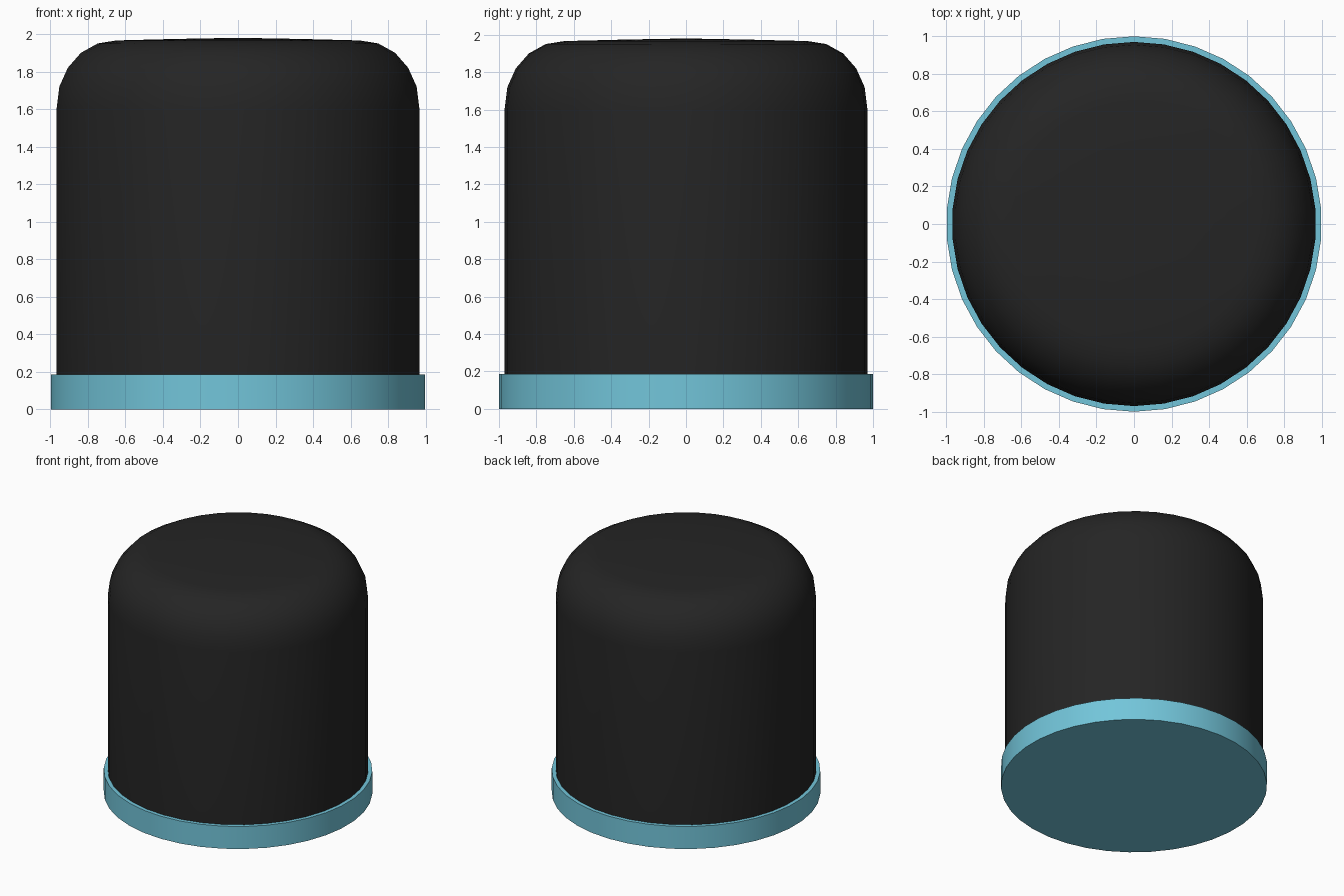
import bpy, bmesh, math

if "Cube" in bpy.data.objects:
    bpy.data.objects.remove(bpy.data.objects["Cube"])

SIDES = 38  # one vertex on the +y axis, flat facets on +x and -x


def lathe(name, profile, color, angle):
    """Revolve (radius, z) points around z; zero radius makes a pole."""
    bm = bmesh.new()
    rings = []
    for r, z in profile:
        if r == 0:
            rings.append([bm.verts.new((0, 0, z))] * SIDES)
        else:
            rings.append([bm.verts.new((r * math.cos(math.pi / 2 + math.tau * i / SIDES),
                                        r * math.sin(math.pi / 2 + math.tau * i / SIDES), z))
                          for i in range(SIDES)])
    for a, b in zip(rings, rings[1:]):
        for i in range(SIDES):
            j = (i + 1) % SIDES
            bm.faces.new(list(dict.fromkeys((a[i], a[j], b[j], b[i]))))
    # flat underside
    bm.faces.new(rings[0][::-1])
    if profile[-1][0] > 0:
        bm.faces.new(rings[-1])
    bmesh.ops.recalc_face_normals(bm, faces=bm.faces)
    mesh = bpy.data.meshes.new(name)
    bm.to_mesh(mesh)
    bm.free()
    obj = bpy.data.objects.new(name, mesh)
    bpy.context.collection.objects.link(obj)
    mat = bpy.data.materials.new(name + "_colour")
    mat.diffuse_color = color
    mat.use_nodes = True
    mat.node_tree.nodes["Principled BSDF"].inputs["Base Color"].default_value = mat.diffuse_color
    mesh.materials.append(mat)
    bpy.ops.object.select_all(action='DESELECT')
    obj.select_set(True)
    bpy.context.view_layer.objects.active = obj
    bpy.ops.object.shade_smooth_by_angle(angle=math.radians(angle))
    return obj


# Blue base disc
lathe("base_ring", [(1.0, 0), (1.0, 0.185)], (0.17, 0.56, 0.70, 1), 30)

# Dark body with rounded shoulder and barely domed top
lathe("dome_cap", [(0.97, 0.17), (0.97, 1.60), (0.955, 1.72), (0.91, 1.82),
                   (0.84, 1.90), (0.75, 1.95), (0.65, 1.966), (0.33, 1.974), (0, 1.98)],
      (0.018, 0.018, 0.018, 1), 40)
